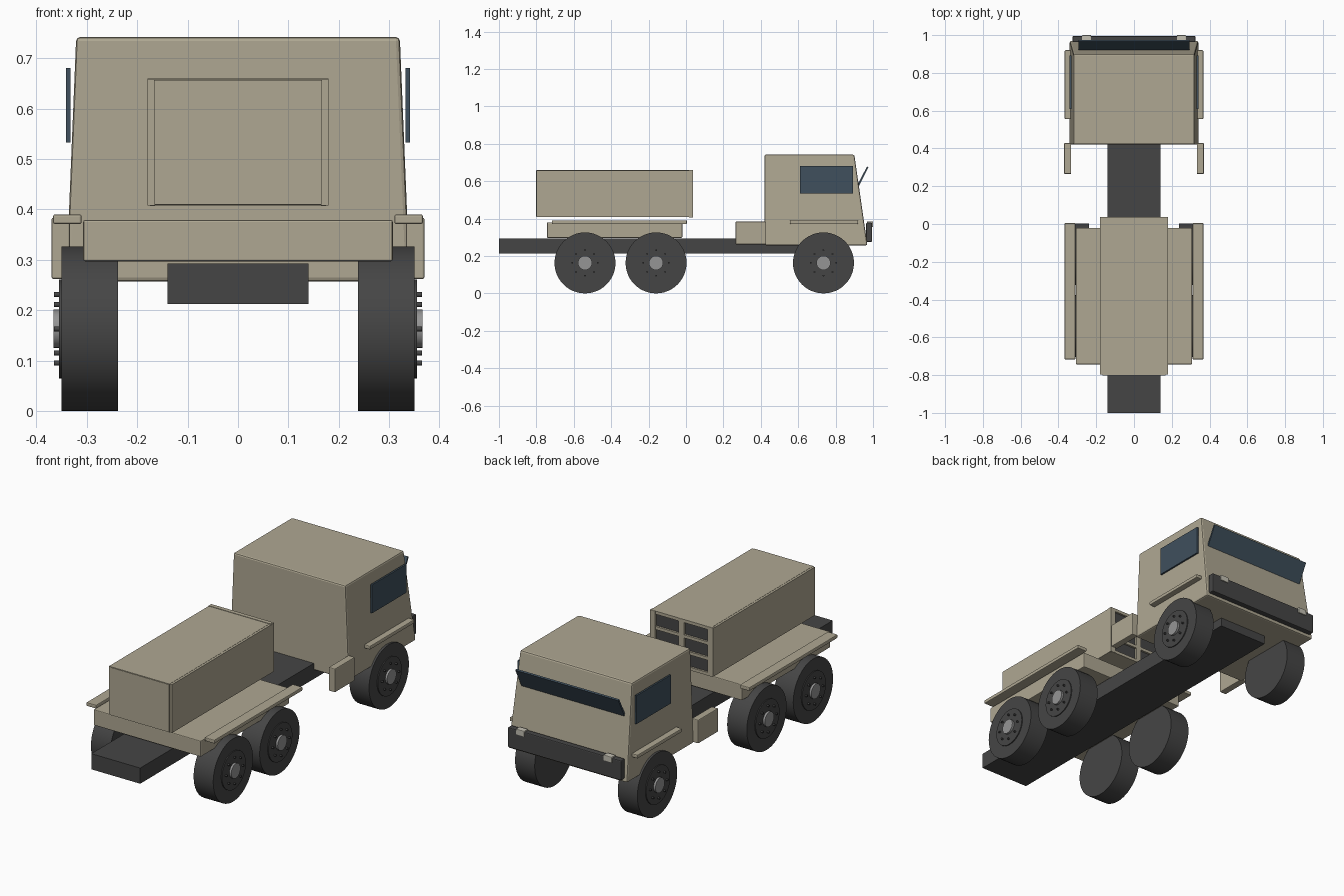
import bpy, bmesh, math
from mathutils import Matrix

if "Cube" in bpy.data.objects:
    bpy.data.objects.remove(bpy.data.objects["Cube"])


def material(name, rgb):
    m = bpy.data.materials.new(name)
    m.diffuse_color = (*rgb, 1)
    m.use_nodes = True
    m.node_tree.nodes["Principled BSDF"].inputs["Base Color"].default_value = m.diffuse_color
    return m


TAN = material("tan_paint", (0.43, 0.39, 0.29))
DARK = material("dark_rubber", (0.06, 0.06, 0.06))
GLASS = material("glass", (0.05, 0.08, 0.11))
HUB = material("hub_metal", (0.30, 0.30, 0.30))
LAMP = material("lamp", (0.55, 0.53, 0.45))


def finish(name, bm, mat, bevel=0):
    bmesh.ops.recalc_face_normals(bm, faces=bm.faces)
    me = bpy.data.meshes.new(name)
    bm.to_mesh(me)
    bm.free()
    me.materials.append(mat)
    ob = bpy.data.objects.new(name, me)
    bpy.context.collection.objects.link(ob)
    if bevel:
        b = ob.modifiers.new("bevel", "BEVEL")
        b.width = bevel
        b.segments = 2
    return ob


def box(name, x, y, z, mat, bevel=0):
    """Box from (min, max) ranges."""
    bm = bmesh.new()
    size = [r[1] - r[0] for r in (x, y, z)]
    mid = [(r[1] + r[0]) / 2 for r in (x, y, z)]
    bmesh.ops.create_cube(bm, size=1, matrix=Matrix.Translation(mid) @ Matrix.Diagonal((*size, 1)))
    return finish(name, bm, mat, bevel)


def pair(name, x, y, z, mat, bevel=0):
    """Box on the right and its mirror on the left."""
    box(name + "_right", x, y, z, mat, bevel)
    box(name + "_left", (-x[1], -x[0]), y, z, mat, bevel)


def add_cylinder(bm, r, x0, x1, y, z, n):
    m = Matrix.Translation(((x0 + x1) / 2, y, z)) @ Matrix.Rotation(math.pi / 2, 4, 'Y')
    bmesh.ops.create_cone(bm, cap_ends=True, segments=n, radius1=r, radius2=r,
                          depth=abs(x1 - x0), matrix=m)
    for f in bm.faces:
        f.smooth = len(f.verts) == 4


def cylinder(name, r, x0, x1, y, z, mat, n):
    bm = bmesh.new()
    add_cylinder(bm, r, x0, x1, y, z, n)
    finish(name, bm, mat)


# Chassis and flat bed
box("chassis", (-.14, .14), (-1, .84), (.212, .293), DARK)
box("bed", (-.307, .307), (-.743, -.02), (.297, .379), TAN, .004)

# Cab: tapered box with a sloping front
bm = bmesh.new()
rings = [[bm.verts.new(p) for p in ((-w, .42, z), (w, .42, z), (w, yf, z), (-w, yf, z))]
         for w, yf, z in ((.341, .97, .257), (.321, .90, .742))]
bm.faces.new(rings[0])
bm.faces.new(rings[1])
for i in range(4):
    j = (i + 1) % 4
    bm.faces.new((rings[0][i], rings[0][j], rings[1][j], rings[1][i]))
finish("cab", bm, TAN, .008)

# Windscreen, tilted outwards at the top
bm = bmesh.new()
bmesh.ops.create_cube(bm, size=1, matrix=Matrix.Translation((0, .935, .605))
                      @ Matrix.Rotation(math.radians(-27), 4, 'X')
                      @ Matrix.Diagonal((.59, .009, .16, 1)))
finish("windscreen", bm, GLASS)

# Cab side details, fenders and storage boxes
pair("side_window", (.332, .341), (.61, .892), (.533, .68), GLASS)
pair("front_fender", (.31, .367), (.556, .92), (.371, .39), TAN, .004)
pair("rear_fender", (.31, .367), (-.717, .005), (.371, .39), TAN, .004)
pair("storage_box", (.333, .37), (.265, .428), (.262, .384), TAN, .004)

# Bumper and headlights
box("bumper", (-.325, .325), (.963, .995), (.275, .378), DARK, .005)
pair("headlight", (.227, .275), (.968, 1), (.355, .385), LAMP, .003)

# Launcher container: core, side panels, end plate
box("container_core", (-.168, .168), (-.80, .018), (.409, .659), TAN)
pair("container_side", (.165, .18), (-.798, .03), (.408, .658), TAN)
box("container_end", (-.167, .167), (-.803, -.79), (.41, .657), TAN)
# Cells in two columns and three rows, with a grid of bars in front
for c in range(2):
    for r in range(3):
        x, z = -.082 + .164 * c, .453 + .081 * r
        box(f"tube_cell_{c}_{r}", (x - .068, x + .068), (0, .027), (z - .033, z + .033), DARK)
for i in range(3):
    x = -.165 + .165 * i
    box(f"grid_post_{i}", (x - .015, x + .015), (.015, .038), (.408, .66), TAN)
for i in range(4):
    z = .415 + .0793 * i
    box(f"grid_bar_{i}", (-.175, .175), (.015, .037), (z - .008, z + .008), TAN)

# Wheels: tyre, rim disc, hub and ring of bolts
for label, y in (("rear", -.54), ("middle", -.16), ("front", .735)):
    for side, s in (("right", 1), ("left", -1)):
        tag = f"{label}_{side}"
        cz = .163
        cylinder("tyre_" + tag, .163, s * .238, s * .35, y, cz, DARK, 48)
        cylinder("rim_" + tag, .098, s * .34, s * .355, y, cz, DARK, 32)
        cylinder("hub_" + tag, .038, s * .34, s * .366, y, cz, HUB, 24)
        bm = bmesh.new()
        for k in range(8):
            a = k * math.pi / 4
            add_cylinder(bm, .005, s * .35, s * .365, y + .068 * math.cos(a), cz + .068 * math.sin(a), 8)
        finish("bolts_" + tag, bm, DARK)
